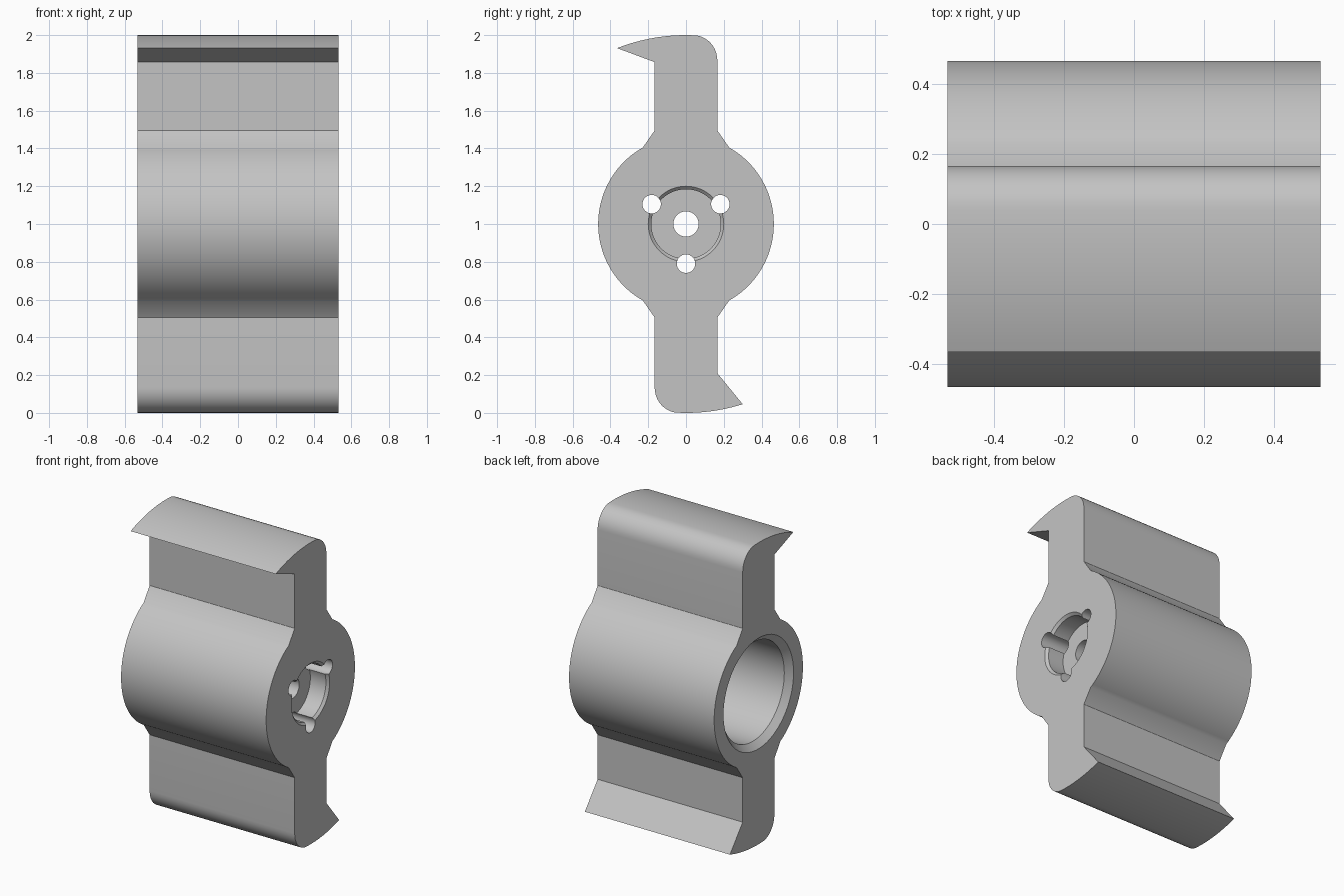
import bpy, bmesh, math
from math import sin, cos, radians

old = bpy.data.objects.get("Cube")
if old:
    bpy.data.objects.remove(old, do_unlink=True)

HALF = 0.532      # half length along x
MID = 1.0         # height of the hub axis
HUB = 0.465       # hub radius
ARM = 0.166       # half thickness of the arms

grey = bpy.data.materials.new("plain grey")
grey.use_nodes = True
colour = (0.55, 0.55, 0.55, 1)
grey.diffuse_color = colour
grey.node_tree.nodes["Principled BSDF"].inputs["Base Color"].default_value = colour


def make_object(name, bm):
    bmesh.ops.recalc_face_normals(bm, faces=bm.faces)
    mesh = bpy.data.meshes.new(name)
    bm.to_mesh(mesh)
    bm.free()
    mesh.materials.append(grey)
    obj = bpy.data.objects.new(name, mesh)
    bpy.context.collection.objects.link(obj)
    return obj


def arc(cy, cz, r, start, end, steps):
    """Points on an arc in the y-z plane, angles in degrees."""
    angles = [radians(start + (end - start) * i / steps) for i in range(steps + 1)]
    return [(cy + r * cos(a), cz + r * sin(a)) for a in angles]


def turned(name, profile, y=0, z=MID, segments=64):
    """Closed solid turned about an axis along x from (x, radius) pairs."""
    bm = bmesh.new()
    rings = [[bm.verts.new((x, py, pz)) for py, pz in arc(y, z, r, 0, 360, segments)[:-1]]
             for x, r in profile]
    for a, b in zip(rings, rings[1:]):
        for i in range(segments):
            j = (i + 1) % segments
            bm.faces.new((a[i], a[j], b[j], b[i]))
    bm.faces.new(rings[0])
    bm.faces.new(rings[-1])
    return make_object(name, bm)


def half_outline(tip_y, barb_z):
    """Hub side, arm, rounded corner, crown and barb of one arm, above the axis."""
    pts = arc(0, 0, HUB, 0, 60.5, 20)
    pts.append((ARM, 0.495))
    # elliptical shoulder running into the crown
    pts += [(0.04 + (ARM - 0.04) * cos(a), 0.865 + 0.134 * sin(a))
            for a in [radians(90 * i / 10) for i in range(11)]]
    tip = 90 + math.degrees(math.asin(tip_y))
    pts += arc(0, 0, 1, 90, tip, 12)
    pts += [(-ARM, barb_z), (-ARM, 0.495)]
    pts += arc(0, 0, HUB, 119.5, 180, 20)[:-1]
    return pts


# Body: the lower arm is the upper one turned half a revolution, with a shorter barb
outline = half_outline(0.365, 0.857) + [(-y, -z) for y, z in half_outline(0.3, 0.79)]
bm = bmesh.new()
face = bm.faces.new([bm.verts.new((-HALF, y, z + MID)) for y, z in outline])
extruded = bmesh.ops.extrude_face_region(bm, geom=[face])
moved = [v for v in extruded["geom"] if isinstance(v, bmesh.types.BMVert)]
bmesh.ops.translate(bm, verts=moved, vec=(2 * HALF, 0, 0))
body = make_object("hub_with_barbed_arms", bm)

# Cutters: wide bore, shallow recess, centre hole and three pin holes
FLOOR = HALF - 0.23
OUT = HALF + 0.02
cutters = [
    turned("bore_cutter", [(-OUT, 0.367), (-HALF, 0.367), (-HALF + 0.04, 0.327),
                           (FLOOR, 0.327)], segments=80),
    turned("recess_cutter", [(HALF - 0.13, 0.184), (HALF - 0.016, 0.184),
                             (HALF, 0.2), (OUT, 0.2)]),
    turned("centre_hole_cutter", [(FLOOR - 0.05, 0.067), (OUT, 0.067)], segments=40),
]
for a in (30, 150, 270):
    y, z = 0.21 * cos(radians(a)), 0.21 * sin(radians(a))
    cutters.append(turned("pin_hole_cutter", [(FLOOR - 0.05, 0.049), (OUT, 0.049)],
                          y, MID + z, 32))

bpy.ops.object.select_all(action="DESELECT")
bpy.context.view_layer.objects.active = body
body.select_set(True)
for cutter in cutters:
    cutter.hide_render = True
    mod = body.modifiers.new("cut", "BOOLEAN")
    mod.operation = "DIFFERENCE"
    mod.solver = "EXACT"
    mod.object = cutter
    bpy.ops.object.modifier_apply(modifier=mod.name)
    bpy.data.objects.remove(cutter, do_unlink=True)

bpy.ops.object.shade_smooth_by_angle(angle=radians(30))
